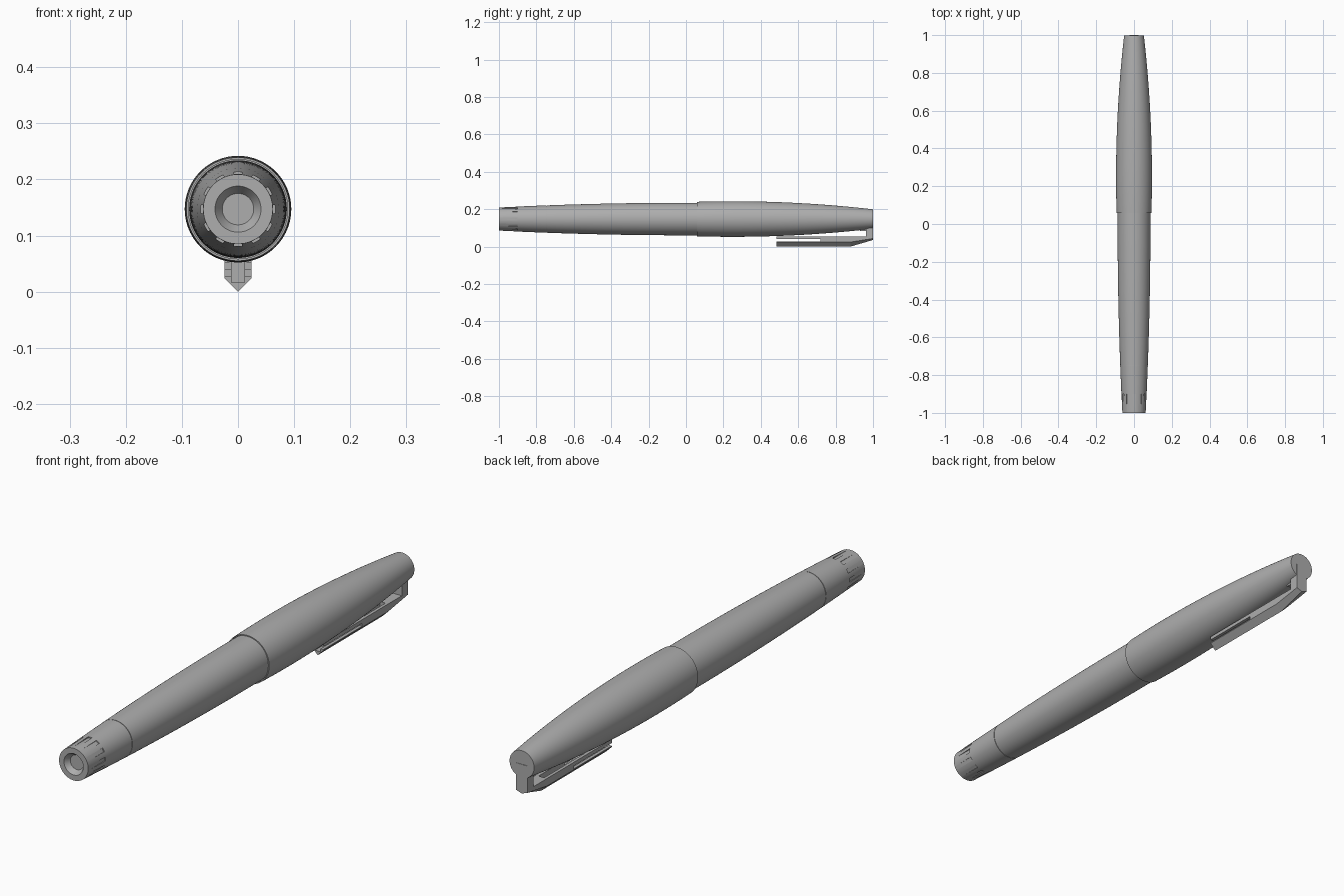
import bpy, bmesh, math
from mathutils import Matrix, Vector

if "Cube" in bpy.data.objects:
    bpy.data.objects.remove(bpy.data.objects["Cube"], do_unlink=True)

AXIS_Z = 0.147      # height of the pen's long axis

grey = bpy.data.materials.new("matte_grey")
grey.use_nodes = True
grey.diffuse_color = (0.42, 0.42, 0.42, 1)
grey.node_tree.nodes["Principled BSDF"].inputs["Base Color"].default_value = (0.42, 0.42, 0.42, 1)


def finish(name, bm):
    bmesh.ops.recalc_face_normals(bm, faces=bm.faces)
    mesh = bpy.data.meshes.new(name)
    bm.to_mesh(mesh)
    bm.free()
    mesh.materials.append(grey)
    obj = bpy.data.objects.new(name, mesh)
    bpy.context.collection.objects.link(obj)
    return obj


def select(obj):
    bpy.ops.object.select_all(action='DESELECT')
    obj.select_set(True)
    bpy.context.view_layer.objects.active = obj


def smooth(obj):
    select(obj)
    bpy.ops.object.shade_smooth_by_angle(angle=math.radians(25))


def add_box(bm, lo, hi, matrix=Matrix()):
    lo, hi = Vector(lo), Vector(hi)
    size = Matrix.Diagonal((hi - lo).to_4d())
    size[3][3] = 1
    bmesh.ops.create_cube(bm, size=1, matrix=matrix @ Matrix.Translation((lo + hi) / 2) @ size)


def lathe(name, profile, sides=96):
    """Revolve (y, radius) points about the pen axis; zero radius closes an end."""
    bm = bmesh.new()
    verts = [bm.verts.new((0, y, AXIS_Z + r)) for y, r in profile]
    edges = [bm.edges.new(pair) for pair in zip(verts, verts[1:])]
    bmesh.ops.spin(bm, geom=verts + edges, cent=(0, 0, AXIS_Z), axis=(0, 1, 0),
                   angle=math.tau, steps=sides)
    bmesh.ops.remove_doubles(bm, verts=bm.verts, dist=1e-5)
    return finish(name, bm)


def cut(obj, cutter_bm):
    cutter = finish("cutter", cutter_bm)
    cutter.hide_render = True
    mod = obj.modifiers.new("cut", 'BOOLEAN')
    mod.operation, mod.solver, mod.object = 'DIFFERENCE', 'EXACT', cutter
    select(obj)
    bpy.ops.object.modifier_apply(modifier=mod.name)
    bpy.data.objects.remove(cutter, do_unlink=True)


def curve(radius, y0, y1, steps):
    ys = [y0 + (y1 - y0) * i / steps for i in range(steps + 1)]
    return [(y, radius(y)) for y in ys]


def barrel_r(y):
    return 0.087 - 0.025 * y * y


def cap_r(y):
    return 0.095 - 0.0765 * (y - 0.25) ** 2


# Barrel, tucked into the cap
SEAM = -0.747
barrel = lathe("barrel", [(SEAM + 0.001, 0)] + curve(barrel_r, SEAM + 0.001, 0.08, 20) + [(0.08, 0)])
smooth(barrel)

# Thin joint showing as a seam line
smooth(lathe("barrel_joint", [(SEAM - 0.01, 0), (SEAM - 0.01, 0.071),
                              (SEAM + 0.01, 0.071), (SEAM + 0.01, 0)]))

# End knob with dished front and grip grooves
knob = lathe("end_knob", [(-0.98, 0), (-0.98, 0.028), (-1, 0.041)]
             + curve(barrel_r, -1, SEAM - 0.001, 8) + [(SEAM - 0.001, 0)])
grooves = bmesh.new()
for i in range(12):
    turn = Matrix.Translation((0, 0, AXIS_Z)) @ Matrix.Rotation(math.tau * i / 12, 4, 'Y')
    add_box(grooves, (-0.0075, -1.02, 0.0622), (0.0075, -0.9, 0.09), turn)
cut(knob, grooves)
smooth(knob)

# Cap with a hollow mouth
cap = lathe("cap", [(0.075, 0), (0.075, 0.0885), (0.058, 0.0885)]
            + curve(cap_r, 0.058, 0.9985, 28) + [(0.9985, 0)])
smooth(cap)

# Clip bar: keel-shaped section rising toward the back
bm = bmesh.new()
W, TOP, TIP, END = 0.024, 0.053, 0.485, 1.0
rings = []
for y, keel, shoulder in ((TIP, 0, 0.024), (0.88, 0, 0.024), (END, 0.035, 0.043)):
    section = [(-W, TOP), (-W, shoulder), (0, keel), (W, shoulder), (W, TOP)]
    rings.append([bm.verts.new((x, y, z)) for x, z in section])
for a, b in zip(rings, rings[1:]):
    for i in range(5):
        j = (i + 1) % 5
        bm.faces.new((a[i], a[j], b[j], b[i]))
bm.faces.new(rings[0])
bm.faces.new(rings[-1])
clip = finish("clip_bar", bm)

# Open channel along the clip and side slots near its tip
channel = bmesh.new()
add_box(channel, (-0.012, TIP - 0.05, 0.016), (0.012, 0.88, TOP + 0.05))
cut(clip, channel)
slots = bmesh.new()
add_box(slots, (-0.05, TIP - 0.05, 0.028), (0.05, 0.72, 0.039))
cut(clip, slots)

# Clip post set into the cap end, with the small stop in front of it
bm = bmesh.new()
add_box(bm, (-W, 0.962, 0.05), (W, END, AXIS_Z))
finish("clip_post", bm)
bm = bmesh.new()
add_box(bm, (-0.014, 0.93, 0.083), (0.014, 0.965, 0.12))
finish("clip_stop", bm)
